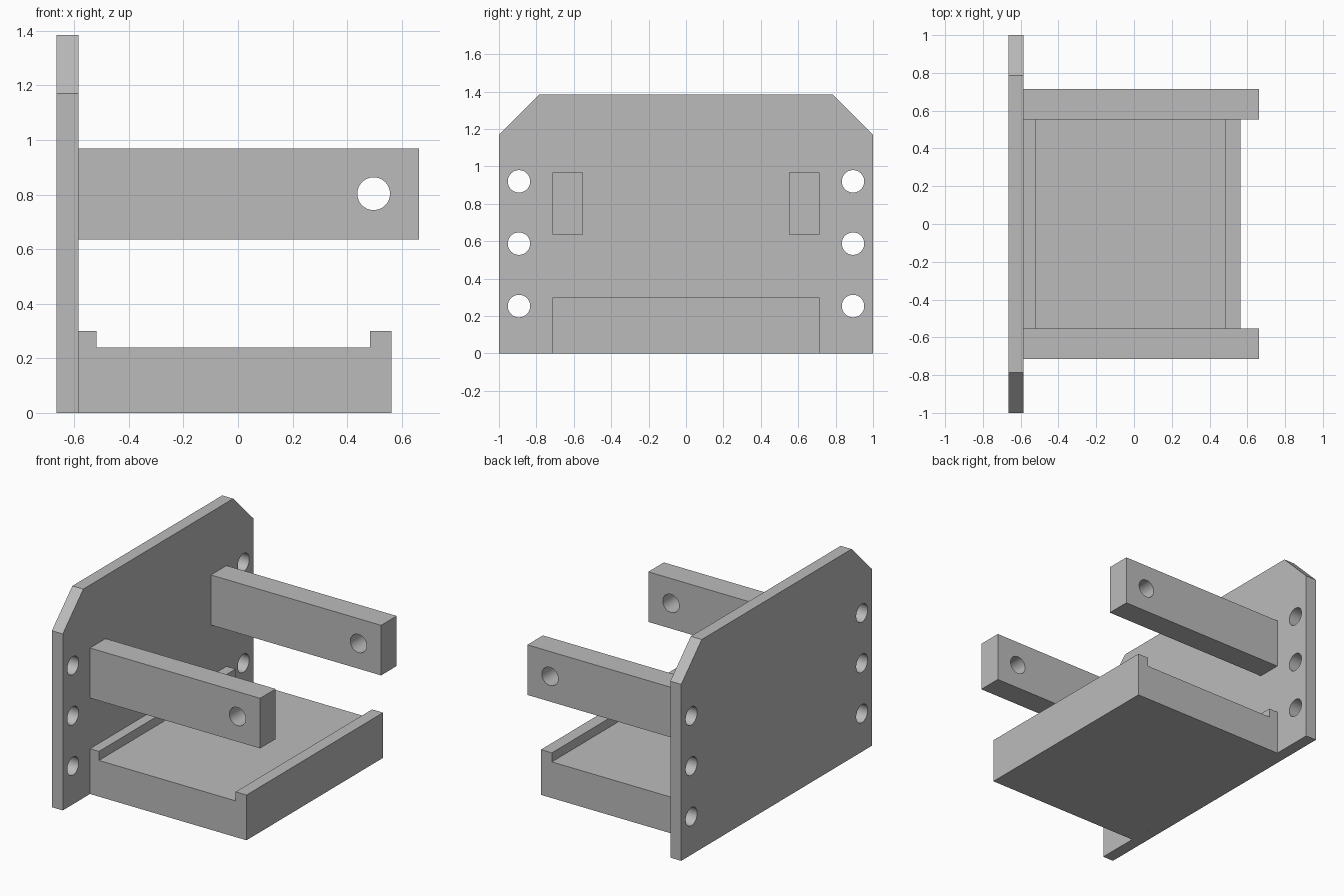
import bpy
import bmesh
from math import radians
from mathutils import Matrix, Vector

default = bpy.data.objects.get("Cube")
if default:
    bpy.data.objects.remove(default, do_unlink=True)

grey = bpy.data.materials.new("plain grey")
grey.use_nodes = True
colour = (0.5, 0.5, 0.5, 1)
grey.diffuse_color = colour
grey.node_tree.nodes["Principled BSDF"].inputs["Base Color"].default_value = colour


def add_object(name, bm):
    bmesh.ops.recalc_face_normals(bm, faces=bm.faces)
    mesh = bpy.data.meshes.new(name)
    bm.to_mesh(mesh)
    bm.free()
    mesh.materials.append(grey)
    obj = bpy.data.objects.new(name, mesh)
    bpy.context.collection.objects.link(obj)
    return obj


def extrude_profile(name, points, offset):
    """Fill a closed outline and extrude it along offset."""
    bm = bmesh.new()
    face = bm.faces.new([bm.verts.new(p) for p in points])
    result = bmesh.ops.extrude_face_region(bm, geom=[face], use_keep_orig=True)
    moved = [v for v in result["geom"] if isinstance(v, bmesh.types.BMVert)]
    bmesh.ops.translate(bm, verts=moved, vec=Vector(offset))
    return add_object(name, bm)


def drill(obj, centres, radius, axis):
    """Cut round through holes along the x or y axis."""
    turn = Matrix.Rotation(radians(90), 4, "Y" if axis == "x" else "X")
    bm = bmesh.new()
    for centre in centres:
        bmesh.ops.create_cone(bm, cap_ends=True, segments=48, radius1=radius,
                              radius2=radius, depth=0.4,
                              matrix=Matrix.Translation(centre) @ turn)
    cutter = add_object("hole_cutter", bm)
    cutter.hide_render = True
    mod = obj.modifiers.new("holes", "BOOLEAN")
    mod.operation = "DIFFERENCE"
    mod.solver = "EXACT"
    mod.object = cutter
    bpy.context.view_layer.objects.active = obj
    bpy.ops.object.modifier_apply(modifier=mod.name)
    bpy.data.objects.remove(cutter, do_unlink=True)
    bpy.ops.object.select_all(action="DESELECT")
    obj.select_set(True)
    bpy.ops.object.shade_smooth_by_angle(angle=radians(30))


# Upright plate with clipped top corners and two columns of holes
outer, inner = -0.665, -0.585
half = [(1, 0), (1, 1.17), (0.785, 1.385)]
outline = half + [(-y, z) for y, z in reversed(half)]
plate = extrude_profile("back_plate", [(outer, y, z) for y, z in outline],
                        (inner - outer, 0, 0))
drill(plate, [(-0.625, side * 0.893, z) for side in (-1, 1)
              for z in (0.253, 0.587, 0.92)], 0.06, "x")

# Tray with a raised lip at each end
tray = [(inner, 0), (0.563, 0), (0.563, 0.3), (0.483, 0.3), (0.483, 0.24),
        (-0.519, 0.24), (-0.519, 0.3), (inner, 0.3)]
extrude_profile("tray", [(x, -0.715, z) for x, z in tray], (0, 1.43, 0))

# Pair of arms, each with a cross hole near its tip
arm = [(inner, 0.636), (0.663, 0.636), (0.663, 0.968), (inner, 0.968)]
for name, start in (("right_arm", -0.715), ("left_arm", 0.552)):
    obj = extrude_profile(name, [(x, start, z) for x, z in arm], (0, 0.163, 0))
    drill(obj, [(0.497, start + 0.0815, 0.803)], 0.06, "y")
